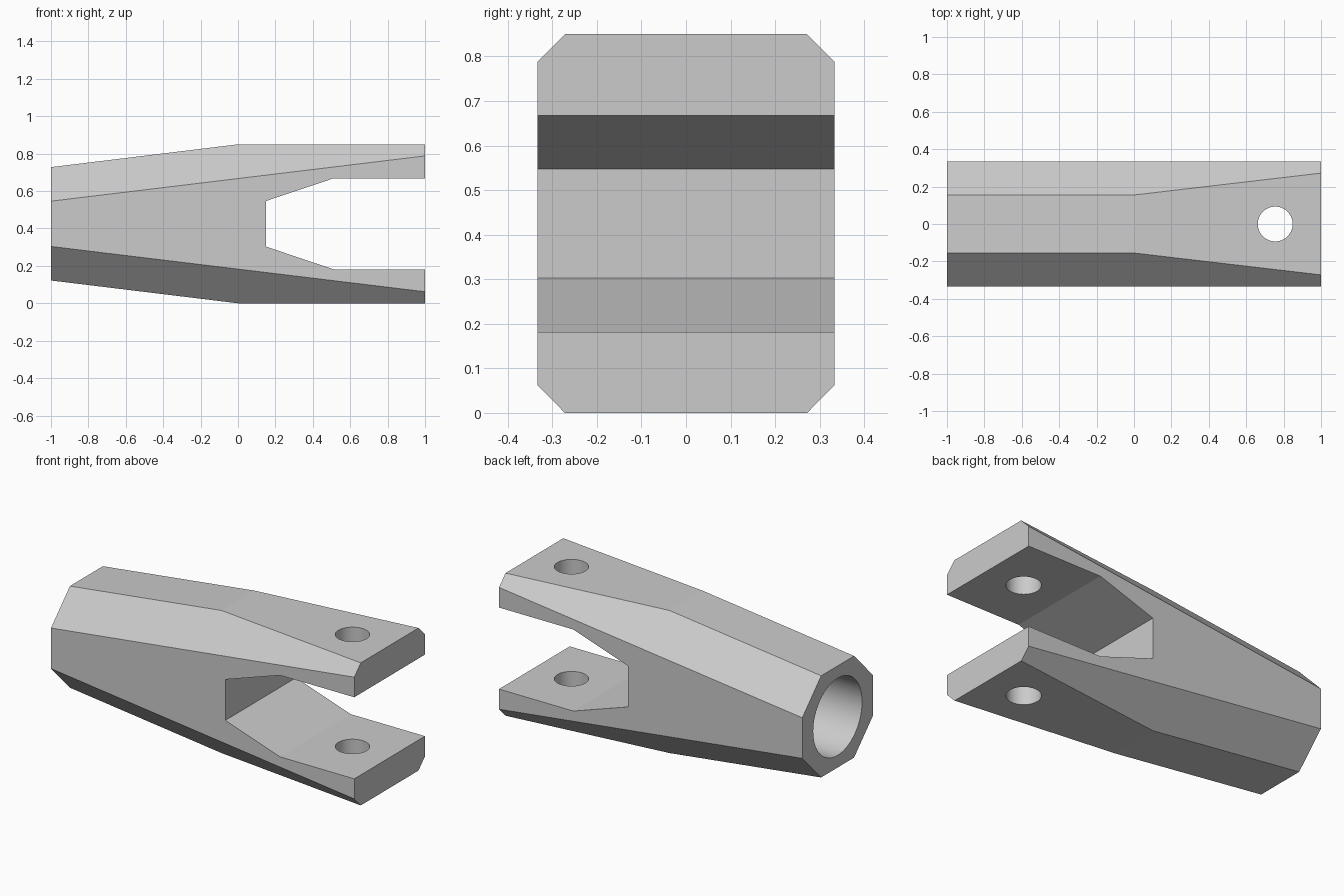
import bpy, bmesh, math
from mathutils import Matrix

if "Cube" in bpy.data.objects:
    bpy.data.objects.remove(bpy.data.objects["Cube"], do_unlink=True)

MID = 0.425        # height of the long axis
HALF_WIDTH = 0.333

steel = bpy.data.materials.new("plain_grey")
steel.use_nodes = True
grey = (0.6, 0.6, 0.6, 1)
steel.diffuse_color = grey
steel.node_tree.nodes["Principled BSDF"].inputs["Base Color"].default_value = grey


def make_object(name, bm):
    bmesh.ops.recalc_face_normals(bm, faces=bm.faces)
    mesh = bpy.data.meshes.new(name)
    bm.to_mesh(mesh)
    bm.free()
    mesh.materials.append(steel)
    obj = bpy.data.objects.new(name, mesh)
    bpy.context.collection.objects.link(obj)
    return obj


def loft(name, rings):
    """Skin matching closed rings of points and cap both ends."""
    bm = bmesh.new()
    loops = [[bm.verts.new(p) for p in ring] for ring in rings]
    n = len(loops[0])
    for a, b in zip(loops, loops[1:]):
        for i in range(n):
            j = (i + 1) % n
            bm.faces.new((a[i], a[j], b[j], b[i]))
    bm.faces.new(loops[0])
    bm.faces.new(loops[-1])
    return make_object(name, bm)


def cylinder(name, radius, depth, matrix):
    bm = bmesh.new()
    bmesh.ops.create_cone(bm, cap_ends=True, segments=64, radius1=radius,
                          radius2=radius, depth=depth, matrix=matrix)
    return make_object(name, bm)


def octagon(x, flat, top, shoulder):
    """Chamfered section: flat = half top width, shoulder = half side height."""
    quarter = [(HALF_WIDTH, shoulder), (flat, top)]
    half = quarter + [(-y, z) for y, z in reversed(quarter)]
    return [(x, y, MID + z) for y, z in half + [(-y, -z) for y, z in half]]


# Tapered, chamfered body
body = loft("clevis_body", [octagon(-1, 0.155, 0.303, 0.121),
                            octagon(0, 0.155, 0.425, 0.242),
                            octagon(1, 0.272, 0.425, 0.363)])

# Fork slot with sloped throat
upper = [(0.15, 0.122), (0.51, 0.243), (1.2, 0.243)]
outline = upper + [(x, -z) for x, z in reversed(upper)]
slot = loft("slot_cutter", [[(x, y, MID + z) for x, z in outline]
                            for y in (-0.5, 0.5)])

# Pin hole through both arms and blind bore in the narrow end
pin = cylinder("pin_cutter", 0.093, 2, Matrix.Translation((0.755, 0, MID)))
bore = cylinder("bore_cutter", 0.23, 1.0, Matrix.Translation((-0.65, 0, MID))
                @ Matrix.Rotation(math.pi / 2, 4, 'Y'))

bpy.ops.object.select_all(action='DESELECT')
bpy.context.view_layer.objects.active = body
body.select_set(True)
for cutter in (slot, pin, bore):
    cutter.hide_render = True
    cut = body.modifiers.new(cutter.name, 'BOOLEAN')
    cut.operation = 'DIFFERENCE'
    cut.solver = 'EXACT'
    cut.object = cutter
    bpy.ops.object.modifier_apply(modifier=cut.name)
    bpy.data.objects.remove(cutter, do_unlink=True)

# Smooth the round holes only
bpy.ops.object.shade_smooth_by_angle(angle=math.radians(6))
